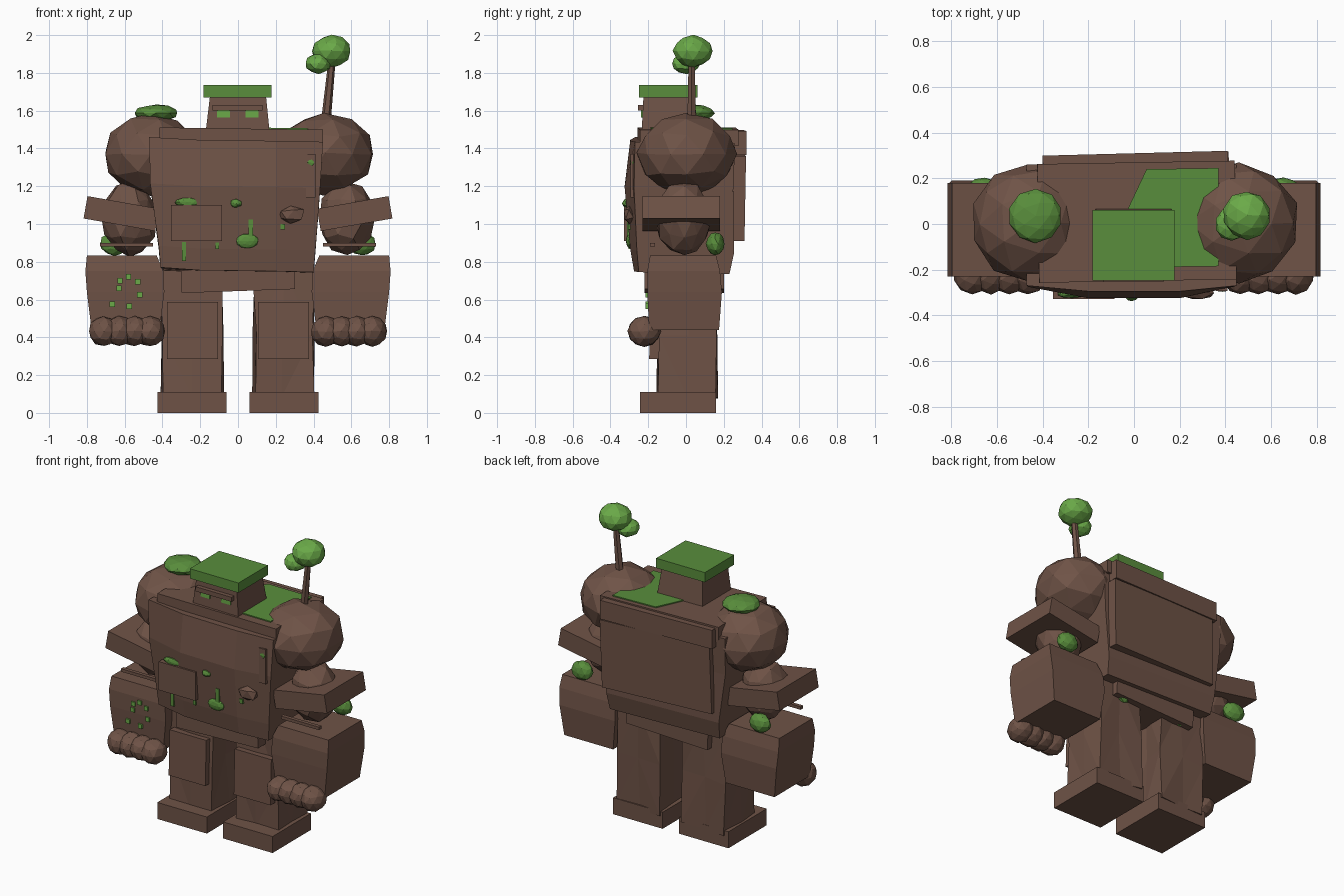
import bpy, bmesh, math, random
from mathutils import Vector, Matrix
from mathutils.bvhtree import BVHTree

if "Cube" in bpy.data.objects:
    bpy.data.objects.remove(bpy.data.objects["Cube"])

random.seed(4)


def material(name, rgb):
    m = bpy.data.materials.new(name)
    m.diffuse_color = (*rgb, 1)
    m.use_nodes = True
    m.node_tree.nodes["Principled BSDF"].inputs["Base Color"].default_value = m.diffuse_color
    return m


BARK = material("brown bark", (0.158, 0.086, 0.062))
MOSS = material("moss green", (0.100, 0.270, 0.045))
GLOW = material("leaf green", (0.145, 0.400, 0.065))


def finish(bm, name, mat):
    bmesh.ops.recalc_face_normals(bm, faces=bm.faces)
    me = bpy.data.meshes.new(name)
    bm.to_mesh(me)
    bm.free()
    me.materials.append(mat)
    ob = bpy.data.objects.new(name, me)
    bpy.context.collection.objects.link(ob)
    return ob


def roughen(bm, amount):
    for v in bm.verts:
        v.co += Vector([random.uniform(-amount, amount) for _ in range(3)])


def box(name, x, y, z, mat=BARK, tilt=(0, 0, 0), cuts=0, rough=0.0):
    """Box between axis limits, turned about its centre; optionally chipped."""
    bm = bmesh.new()
    bmesh.ops.create_cube(bm, size=1)
    if cuts:
        bmesh.ops.subdivide_edges(bm, edges=bm.edges[:], cuts=cuts, use_grid_fill=True)
    size = Vector([b - a for a, b in (x, y, z)])
    mid = Vector([(a + b) / 2 for a, b in (x, y, z)])
    for v in bm.verts:
        v.co = Vector([c * s for c, s in zip(v.co, size)])
    roughen(bm, rough)
    if rough:
        bmesh.ops.triangulate(bm, faces=bm.faces[:])
    rot = Matrix.Identity(3)
    for angle, axis in zip(tilt, "XYZ"):
        rot = Matrix.Rotation(math.radians(angle), 3, axis) @ rot
    for v in bm.verts:
        v.co = rot @ v.co + mid
    return finish(bm, name, mat)


def ball(name, centre, radii, mat=BARK, level=2, rough=0.006):
    bm = bmesh.new()
    bmesh.ops.create_icosphere(bm, subdivisions=level, radius=1)
    for v in bm.verts:
        v.co = Vector([c * r for c, r in zip(v.co, radii)]) + Vector(centre)
    roughen(bm, rough)
    return finish(bm, name, mat)


def loft(name, rings, mat=BARK):
    """Closed solid through equal-length rings of points, bottom to top."""
    bm = bmesh.new()
    rows = [[bm.verts.new(p) for p in ring] for ring in rings]
    n = len(rows[0])
    for a, b in zip(rows, rows[1:]):
        for i in range(n):
            j = (i + 1) % n
            bm.faces.new((a[i], a[j], b[j], b[i]))
    bm.faces.new(rows[0])
    bm.faces.new(rows[-1])
    return finish(bm, name, mat)


def rect(x0, x1, y0, y1, z):
    return [(x0, y0, z), (x1, y0, z), (x1, y1, z), (x0, y1, z)]


# Torso: six-sided sections, chest pushed forward in the middle
sections = [  # z, left, right, front middle, front ends, back
    (0.755, -0.41, 0.40, -0.275, -0.25, 0.23),
    (0.87, -0.42, 0.41, -0.295, -0.26, 0.255),
    (1.20, -0.465, 0.435, -0.325, -0.275, 0.25),
    (1.445, -0.47, 0.45, -0.295, -0.27, 0.26),
]
torso = loft("torso", [[(l, fe, z + 0.015), (-0.2, fm, z), (0.2, fm, z - 0.005),
                        (r, fe, z - 0.01), (r, b, z - 0.02), (l, b, z)]
                       for z, l, r, fm, fe, b in sections])
box("shoulder_slab", (-0.42, 0.445), (-0.25, 0.27), (1.42, 1.505), tilt=(0, 0.8, 1))
box("upper_back_beam", (-0.40, 0.41), (0.21, 0.31), (1.37, 1.495), tilt=(0, 0.5, 1.5))
box("back_plate", (-0.38, 0.41), (0.235, 0.30), (0.92, 1.37), tilt=(-1, 1.5, 2))
box("pelvis", (-0.30, 0.30), (-0.22, 0.20), (0.645, 0.765), tilt=(0, -2, 0))

# Head, brow, eyes and moss cap
loft("head", [rect(-0.172, 0.168, -0.235, 0.07, 1.48),
              rect(-0.148, 0.148, -0.225, 0.04, 1.68)])
box("brow", (-0.135, 0.13), (-0.255, -0.21), (1.60, 1.63))
for x in (-0.077, 0.075):
    box("eye", (x - 0.034, x + 0.034), (-0.237, -0.229), (1.565, 1.60), GLOW)
box("moss_cap", (-0.182, 0.177), (-0.248, 0.062), (1.67, 1.735), MOSS)

# Moss sheet on the shoulder deck
patch = [(-0.03, 0.06), (0.02, -0.19), (0.37, -0.185), (0.37, 0.245), (0.055, 0.24)]
loft("moss_sheet", [[(x, y, z - 0.014 * x) for x, y in patch] for z in (1.504, 1.512)], MOSS)

# Chest details laid onto the torso front
tree = BVHTree.FromPolygons([v.co for v in torso.data.vertices],
                            [p.vertices[:] for p in torso.data.polygons])


def front_y(x, z):
    hit = tree.ray_cast(Vector((x, -2, z)), Vector((0, 1, 0)))[0]
    return hit.y if hit else -0.27


y = front_y(-0.22, 1.0)
box("chest_plate", (-0.355, -0.085), (y - 0.025, y + 0.05), (0.91, 1.10))
y = front_y(0.385, 1.25)
box("chest_bar", (0.36, 0.41), (y - 0.015, y + 0.04), (1.14, 1.37))
ball("chest_knot", (0.28, front_y(0.28, 1.05), 1.05), (0.075, 0.04, 0.048), level=1)
for x, z, rx, rz in ((-0.27, 1.115, 0.065, 0.025), (-0.01, 1.11, 0.03, 0.022),
                     (0.05, 0.91, 0.06, 0.04), (0.385, 1.325, 0.028, 0.032)):
    ball("moss_tuft", (x, front_y(x, z), z), (rx, 0.02, rz), MOSS, rough=0.002)
for x, z, w, h in ((0.067, 0.98, 0.012, 0.045), (0.237, 0.985, 0.012, 0.014),
                   (-0.285, 0.855, 0.011, 0.05), (-0.11, 0.885, 0.01, 0.018)):
    y = front_y(x, z)
    box("moss_streak", (x - w, x + w), (y - 0.008, y + 0.02), (z - h, z + h), MOSS)

# Paired limbs
for s, side in ((-1, "left"), (1, "right")):
    def span(a, b):
        return tuple(sorted((s * a, s * b)))

    box(side + "_leg", span(0.085, 0.40), (-0.145, 0.16), (0.08, 0.76), cuts=1, rough=0.013)
    box(side + "_shin_plate", span(0.105, 0.375), (-0.19, -0.12), (0.285, 0.585), tilt=(-2, 0, 0))
    box(side + "_foot", span(0.06, 0.425), (-0.243, 0.16), (0, 0.11))
    ball(side + "_leg_moss", (s * 0.22, 0.165, 0.66), (0.04, 0.025, 0.03), MOSS, 1, 0.002)

    ball(side + "_shoulder", (s * 0.46, 0.005, 1.37), (0.262, 0.262, 0.215), rough=0.008)
    ball(side + "_upper_arm", (s * 0.575, -0.015, 1.03), (0.15, 0.15, 0.2), rough=0.008)
    box(side + "_bracer", span(0.425, 0.81), (-0.23, 0.18), (0.995, 1.115), tilt=(0, -s * 10, 0))
    box(side + "_strap", span(0.45, 0.73), (-0.19, -0.165), (0.88, 0.90))

    # Forearm: blocky, narrower at the wrist
    loft(side + "_forearm", [
        rect(*span(0.415, 0.775), -0.195, 0.175, 0.44),
        rect(*span(0.39, 0.80), -0.205, 0.19, 0.64),
        rect(*span(0.395, 0.808), -0.205, 0.18, 0.75),
        rect(*span(0.43, 0.80), -0.19, 0.16, 0.832)])
    for i in range(4):
        ball(side + "_finger", (s * (0.465 + 0.082 * i), -0.22, 0.432),
             (0.08, 0.088, 0.08), level=2, rough=0.003)
    ball(side + "_elbow_moss", (s * 0.655, 0.155, 0.895), (0.075, 0.048, 0.062), MOSS, rough=0.003)

# Glowing marks on the left hand
for x, z in ((-0.625, 0.70), (-0.58, 0.72), (-0.53, 0.695), (-0.63, 0.66),
             (-0.52, 0.625), (-0.575, 0.565), (-0.665, 0.575)):
    box("hand_mark", (x - 0.014, x + 0.014), (-0.214, -0.19), (z - 0.014, z + 0.014), GLOW)

# Shoulder growth: moss mound and sapling
ball("shoulder_moss", (-0.432, 0.035, 1.588), (0.118, 0.118, 0.045), MOSS, rough=0.003)
trunk = [(0.465, 0.03, 1.54, 0.026), (0.498, 0.03, 1.87, 0.019)]
loft("sapling_trunk", [[(x + r * math.cos(k * math.tau / 6), y + r * math.sin(k * math.tau / 6), z)
                        for k in range(6)] for x, y, z, r in trunk])
ball("sapling_crown", (0.495, 0.037, 1.915), (0.106, 0.106, 0.085), GLOW, rough=0.003)
ball("sapling_side_leaf", (0.425, 0.0, 1.85), (0.068, 0.075, 0.055), GLOW, rough=0.003)
